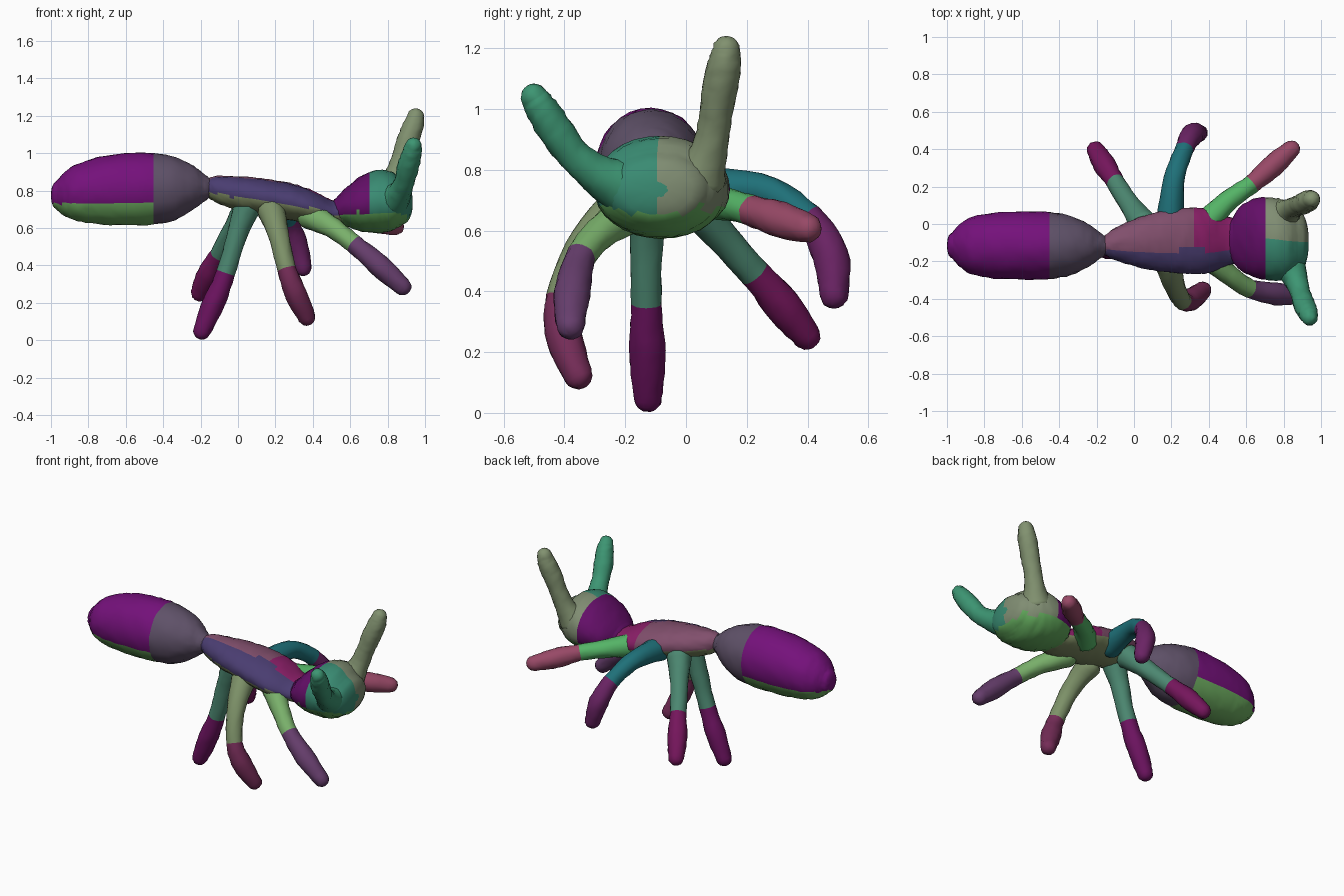
import bpy, bmesh, math, random
from mathutils import Vector

random.seed(4)
MATS = {}


def mat(hexcol):
    if hexcol not in MATS:
        m = bpy.data.materials.new("paint_" + hexcol)
        rgb = [(int(hexcol[i:i + 2], 16) / 255) ** 2.2 for i in (0, 2, 4)]
        m.diffuse_color = (*rgb, 1)
        MATS[hexcol] = m
    return MATS[hexcol]


def spline(keys, steps):
    """Catmull-Rom through the key stations (x, y, z, side radius, up radius)."""
    k = [keys[0]] + list(keys) + [keys[-1]]
    out = []
    for i in range(1, len(k) - 2):
        for s in range(steps):
            t = s / steps
            out.append([0.5 * (2 * b + (c - a) * t + (2 * a - 5 * b + 4 * c - d) * t * t
                               + (3 * b - a - 3 * c + d) * t ** 3)
                        for a, b, c, d in zip(k[i - 1], k[i], k[i + 1], k[i + 2])])
    return out + [list(keys[-1])]


def loft(name, keys, colour, start_cap, end_cap, straight=False, sides=24, steps=5, bump=0.003):
    st = spline(keys, steps)
    n = len(st)
    u = Vector((0, 1, 0)) if straight else Vector((1, 0, 0))
    rings = []
    for i, s in enumerate(st):
        a, b = st[max(i - 1, 0)], st[min(i + 1, n - 1)]
        t = Vector((1, 0, 0)) if straight else (Vector(b[:3]) - Vector(a[:3])).normalized()
        u = (u - t * u.dot(t)).normalized()
        v = t.cross(u)
        c = Vector(s[:3])
        here = [(c, u, v, s[3], s[4])]
        angles = [math.radians(d) for d in (25, 45, 62, 78)]
        if i == 0:
            here = [(c - t * start_cap * math.sin(g), u, v, s[3] * math.cos(g), s[4] * math.cos(g))
                    for g in reversed(angles)] + here
        if i == n - 1:
            here += [(c + t * end_cap * math.sin(g), u, v, s[3] * math.cos(g), s[4] * math.cos(g))
                     for g in angles]
        rings += here
    bm = bmesh.new()
    loops = []
    for c, u, v, ra, rb in rings:
        loop = []
        for j in range(sides):
            g = 2 * math.pi * j / sides
            off = u * ra * math.cos(g) + v * rb * math.sin(g)
            loop.append(bm.verts.new(c + off + off.normalized() * random.uniform(-bump, bump)))
        loops.append(loop)
    for p, q in zip(loops, loops[1:]):
        for j in range(sides):
            m = (j + 1) % sides
            bm.faces.new((p[j], p[m], q[m], q[j]))
    bm.faces.new(loops[0][::-1])
    bm.faces.new(loops[-1])
    bm.normal_update()
    me = bpy.data.meshes.new(name)
    slots = []
    for f in bm.faces:
        h = colour(f.calc_center_median(), f.normal)
        if h not in slots:
            slots.append(h)
            me.materials.append(mat(h))
        f.material_index = slots.index(h)
        f.smooth = True
    bm.to_mesh(me)
    bm.free()
    ob = bpy.data.objects.new(name, me)
    bpy.context.collection.objects.link(ob)
    return ob


# Body colours by position
def abdomen_colour(p, n):
    if p.x > -0.45:
        return "5f5268"
    return "6fae62" if p.z < 0.73 else "74187a"


def thorax_colour(p, n):
    if n.z < -0.25:
        return "7d8a62"
    if p.y < -0.14:
        return "4b3f70"
    if p.x > 0.33:
        return "8a2468"
    return "80506c"


def head_colour(p, n):
    if n.z < -0.45:
        return "62a85c"
    if p.x < 0.71:
        return "641668"
    return "3c8a72" if p.y < -0.09 else "7f8c72"


# Abdomen
loft("abdomen", [
    (-0.97, -0.115, 0.775, 0.07, 0.075), (-0.93, -0.115, 0.78, 0.115, 0.115),
    (-0.86, -0.115, 0.79, 0.155, 0.152), (-0.72, -0.115, 0.802, 0.178, 0.183),
    (-0.52, -0.115, 0.809, 0.182, 0.194), (-0.36, -0.115, 0.81, 0.165, 0.175),
    (-0.25, -0.115, 0.815, 0.118, 0.124), (-0.19, -0.115, 0.815, 0.075, 0.08),
    (-0.15, -0.115, 0.815, 0.048, 0.05)],
    abdomen_colour, 0.03, 0.03, True, 32)

# Thorax
loft("thorax", [
    (-0.16, -0.115, 0.815, 0.048, 0.05), (-0.11, -0.108, 0.805, 0.082, 0.073),
    (0.0, -0.1, 0.785, 0.125, 0.09), (0.1, -0.095, 0.772, 0.152, 0.097),
    (0.2, -0.09, 0.755, 0.17, 0.1), (0.3, -0.09, 0.737, 0.178, 0.098),
    (0.4, -0.09, 0.712, 0.17, 0.088), (0.5, -0.09, 0.682, 0.13, 0.068),
    (0.56, -0.09, 0.68, 0.12, 0.065)],
    thorax_colour, 0.02, 0.03, True, 32)

# Head
loft("head", [
    (0.525, -0.085, 0.69, 0.115, 0.07), (0.57, -0.075, 0.71, 0.172, 0.098),
    (0.65, -0.075, 0.728, 0.212, 0.145), (0.74, -0.08, 0.742, 0.222, 0.168),
    (0.82, -0.09, 0.742, 0.208, 0.158), (0.88, -0.095, 0.735, 0.165, 0.118)],
    head_colour, 0.025, 0.055, True, 32)


# Antennae: round tubes, wide at the base
def limb(name, points, radii, colour):
    keys = [(*p, r, r) for p, r in zip(points, radii)]
    return loft(name, keys, colour, radii[0] * 0.6, radii[-1], sides=18, bump=0.0025)


limb("antenna_left", [(0.80, 0.045, 0.78), (0.835, 0.075, 0.86), (0.87, 0.095, 0.96),
                      (0.905, 0.11, 1.06), (0.935, 0.125, 1.14), (0.95, 0.132, 1.195)],
     [0.09, 0.062, 0.054, 0.058, 0.056, 0.045], lambda p, n: "80906f")
limb("antenna_right", [(0.83, -0.22, 0.75), (0.865, -0.30, 0.79), (0.89, -0.37, 0.85),
                       (0.91, -0.43, 0.93), (0.93, -0.475, 1.0), (0.938, -0.50, 1.04)],
     [0.09, 0.064, 0.054, 0.058, 0.053, 0.043], lambda p, n: "3f9472")

# Legs: path, index of the knee, upper colour, lower colour
LEGS = {
    "rear_leg_right": ([(0.05, -0.125, 0.72), (0.0, -0.13, 0.58), (-0.065, -0.13, 0.36),
                        (-0.13, -0.127, 0.2), (-0.192, -0.125, 0.05)], "4d8670", "6c1a60"),
    "rear_leg_left": ([(0.05, 0.0, 0.71), (-0.02, 0.10, 0.60), (-0.1, 0.225, 0.46),
                       (-0.16, 0.32, 0.35), (-0.205, 0.395, 0.255)], "4d8670", "741c5c"),
    "middle_leg_right": ([(0.18, -0.2, 0.69), (0.215, -0.325, 0.57), (0.26, -0.41, 0.38),
                          (0.31, -0.40, 0.245), (0.367, -0.355, 0.125)], "7c9068", "743058"),
    "middle_leg_left": ([(0.19, 0.0, 0.73), (0.215, 0.24, 0.735), (0.27, 0.40, 0.64),
                         (0.31, 0.475, 0.52), (0.347, 0.487, 0.39)], "247078", "6a2864"),
    "front_leg_right": ([(0.38, -0.16, 0.67), (0.50, -0.265, 0.605), (0.62, -0.345, 0.515),
                         (0.76, -0.375, 0.395), (0.88, -0.38, 0.288)], "78ae6a", "66406c"),
    "front_leg_left": ([(0.38, 0.0, 0.70), (0.50, 0.12, 0.69), (0.63, 0.215, 0.665),
                        (0.74, 0.31, 0.635), (0.84, 0.40, 0.608)], "55b266", "964a66"),
}
for name, (pts, upper, lower) in LEGS.items():
    hip, knee, foot = Vector(pts[0]), Vector(pts[2]), Vector(pts[4])
    axis = foot - hip
    limb(name, pts, [0.075, 0.056, 0.05, 0.06, 0.047],
         lambda p, n: upper if (p - knee).dot(axis) < 0 else lower)
